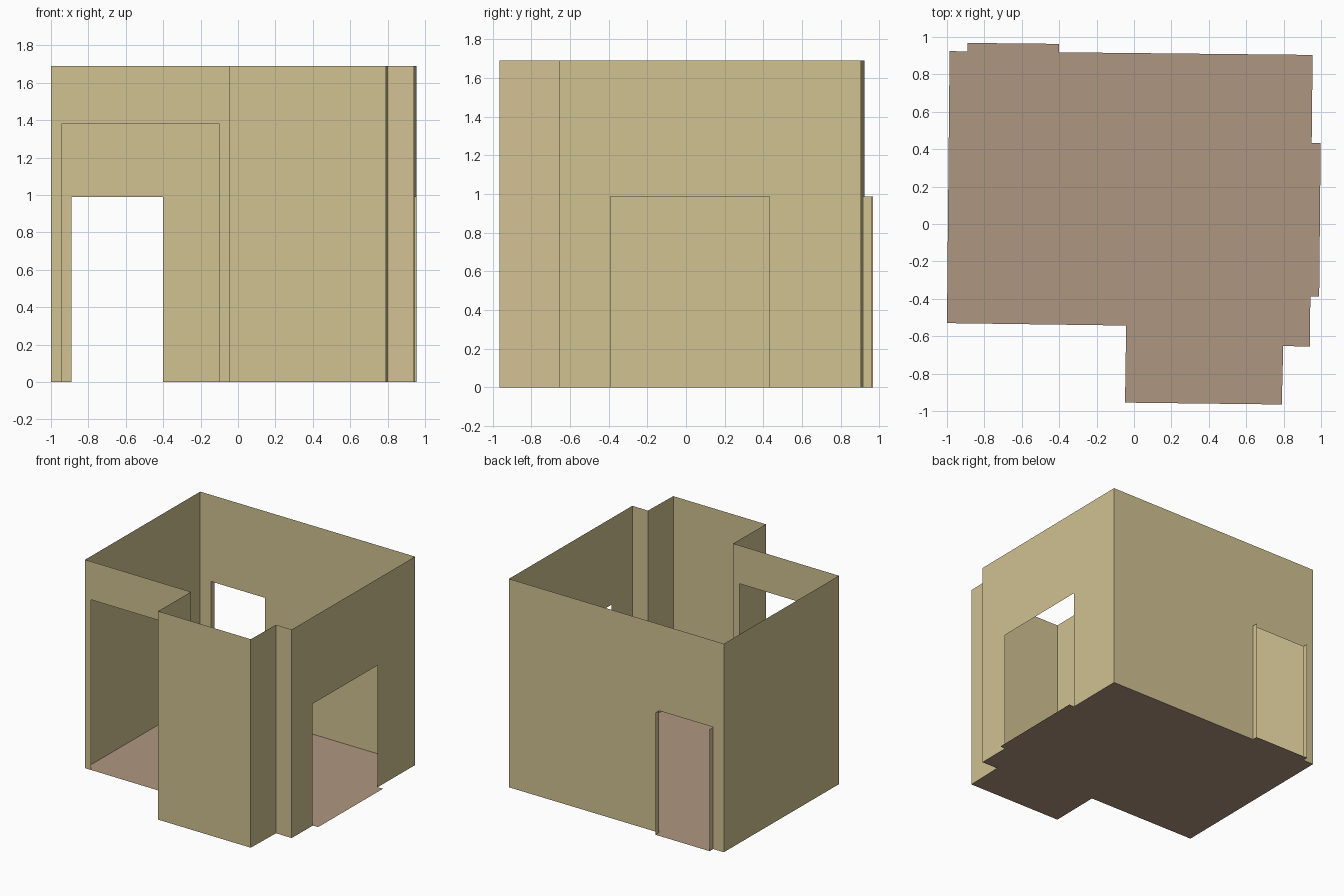
import bpy
from mathutils import Vector

if "Cube" in bpy.data.objects:
    bpy.data.objects.remove(bpy.data.objects["Cube"])

H = 1.69  # wall height


def material(name, rgb):
    m = bpy.data.materials.new(name)
    m.diffuse_color = (*rgb, 1)
    m.use_nodes = True
    m.node_tree.nodes["Principled BSDF"].inputs["Base Color"].default_value = m.diffuse_color
    return m


WALL = material("wall_sand", (0.64, 0.54, 0.29))
FLOOR = material("floor_brown", (0.43, 0.305, 0.22))


def sheet(name, polygon, mat):
    """One flat polygon as an object."""
    me = bpy.data.meshes.new(name)
    me.from_pydata([tuple(p) for p in polygon], [], [list(range(len(polygon)))])
    me.materials.append(mat)
    ob = bpy.data.objects.new(name, me)
    bpy.context.collection.objects.link(ob)
    return ob


def wall(name, a, b, opening=None, height=H):
    """Upright sheet from a to b; opening = (start t, end t, top) cut up from the floor."""
    a, b = Vector((*a, 0)), Vector((*b, 0))

    def at(t, z):
        return a.lerp(b, t) + Vector((0, 0, z))

    pts = [at(0, 0)]
    if opening:
        s, e, top = opening
        pts += [at(s, 0), at(s, top), at(e, top), at(e, 0)]
    pts += [at(1, 0), at(1, height), at(0, height)]
    return sheet(name, pts, WALL)


def span(v0, v1, p, q, top):
    """Opening given by coordinates p..q along a wall running v0..v1."""
    return ((p - v0) / (v1 - v0), (q - v0) / (v1 - v0), top)


# Room corners, counter-clockwise from the front left
corners = [(-1.0, -0.53), (-0.042, -0.543), (-0.048, -0.955), (0.79, -0.965),
           (0.798, -0.652), (0.94, -0.656), (0.955, 0.904), (-0.986, 0.924)]
names = ["front_left_wall", "alcove_left_wall", "alcove_front_wall",
         "alcove_right_wall", "front_right_wall", "right_wall",
         "back_wall", "left_wall"]
openings = {
    "front_left_wall": span(-1.0, -0.042, -0.945, -0.10, 1.38),
    "right_wall": span(-0.656, 0.904, -0.39, 0.432, 0.988),
    "back_wall": span(0.955, -0.986, -0.40, -0.89, 0.988),
}

# Walls
for i, n in enumerate(names):
    wall(n, corners[i], corners[(i + 1) % 8], openings.get(n))

# Door jambs at the back
wall("door_jamb_right", (-0.40, 0.918), (-0.40, 0.963), height=0.988)
wall("door_jamb_left", (-0.89, 0.968), (-0.89, 0.923), height=0.988)

# Floor with thresholds at the right opening and the back door
sill_right = [(0.943, -0.387), (0.99, -0.387), (0.998, 0.432), (0.95, 0.432)]
sill_back = [(-0.40, 0.918), (-0.40, 0.963), (-0.89, 0.968), (-0.89, 0.923)]
outline = corners[:6] + sill_right + corners[6:7] + sill_back + corners[7:]
sheet("floor", [(x, y, 0) for x, y in outline], FLOOR)
